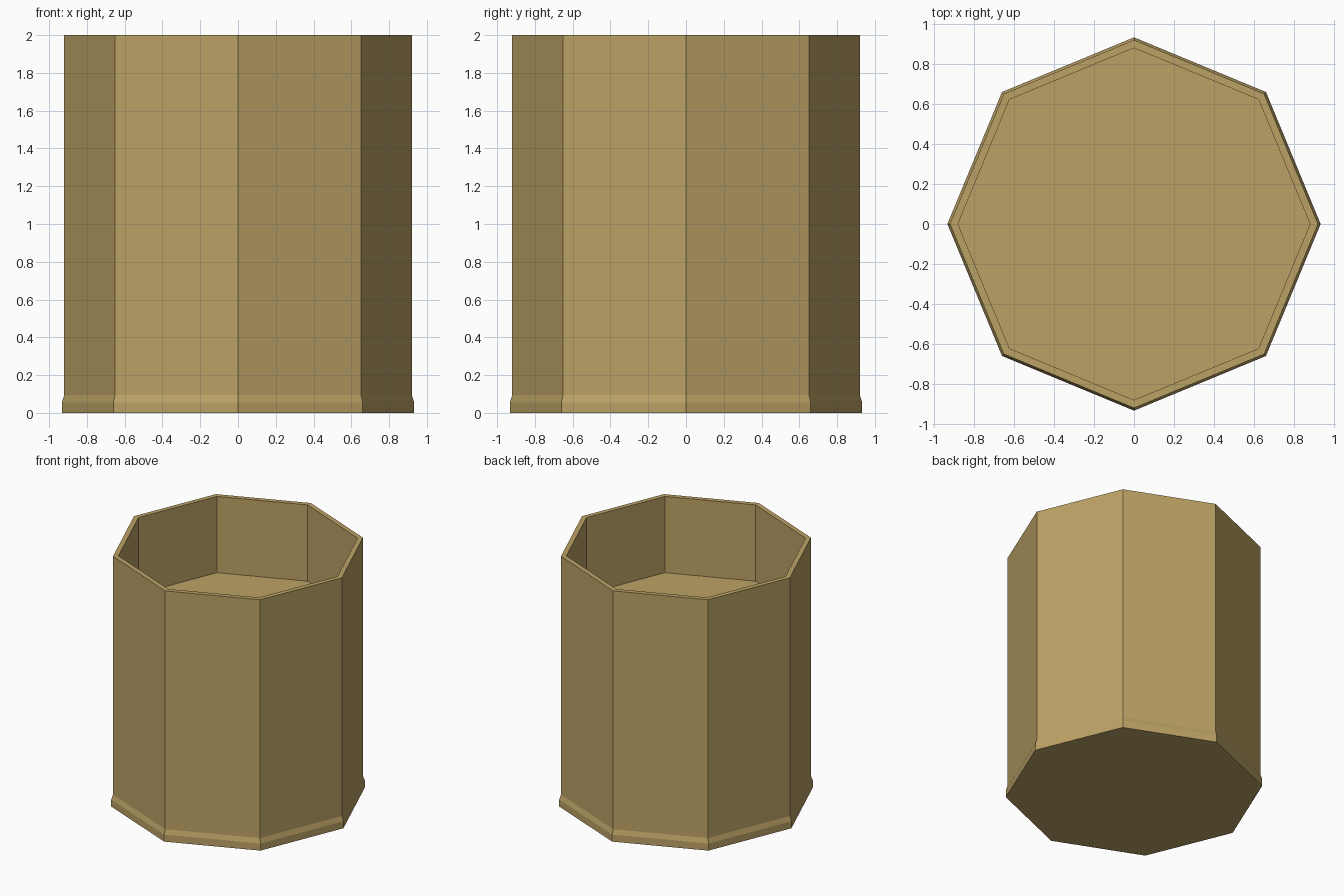
import bpy, bmesh
from math import cos, sin, tau

if "Cube" in bpy.data.objects:
    bpy.data.objects.remove(bpy.data.objects["Cube"])

SIDES = 8

mat = bpy.data.materials.new("tan")
mat.diffuse_color = (0.50, 0.36, 0.13, 1)
mat.use_nodes = True
mat.node_tree.nodes["Principled BSDF"].inputs["Base Color"].default_value = mat.diffuse_color


def lathe(name, profile):
    """Closed faceted solid from (radius, z) rings, capped at both ends."""
    bm = bmesh.new()
    rings = [[bm.verts.new((r * cos(tau * i / SIDES), r * sin(tau * i / SIDES), z))
              for i in range(SIDES)] for r, z in profile]
    for a, b in zip(rings, rings[1:]):
        for i in range(SIDES):
            j = (i + 1) % SIDES
            bm.faces.new((a[i], a[j], b[j], b[i]))
    bm.faces.new(rings[0][::-1])
    bm.faces.new(rings[-1])
    bmesh.ops.recalc_face_normals(bm, faces=bm.faces)
    mesh = bpy.data.meshes.new(name)
    bm.to_mesh(mesh)
    bm.free()
    mesh.materials.append(mat)
    obj = bpy.data.objects.new(name, mesh)
    bpy.context.collection.objects.link(obj)
    return obj


# Octagonal pot: flared foot, straight wall, thin rim, raised inner floor
lathe("octagonal_pot", [
    (0.933, 0), (0.933, 0.056), (0.92, 0.095),
    (0.92, 2), (0.88, 2), (0.88, 1.39),
])
